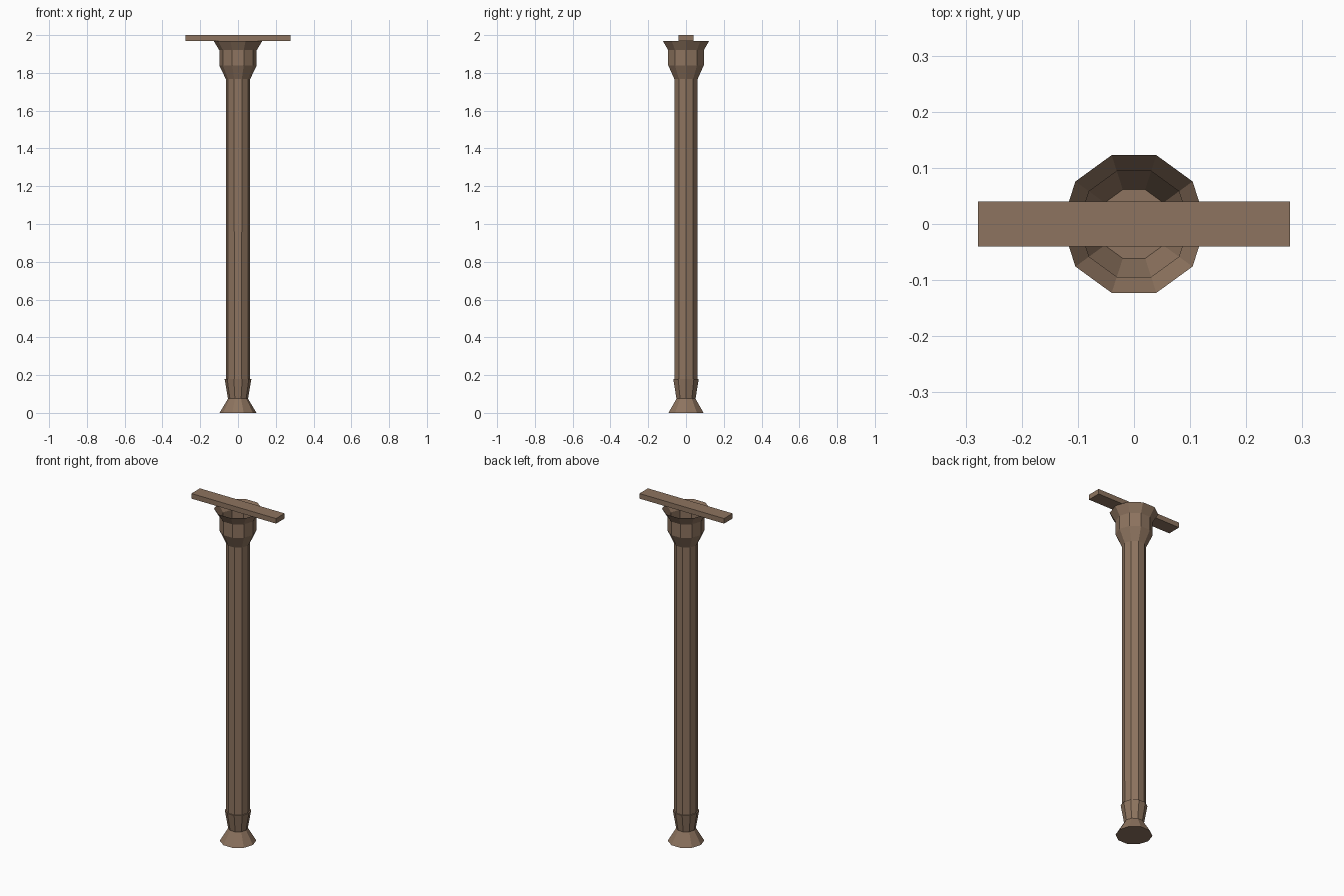
import bpy, bmesh, math

if "Cube" in bpy.data.objects:
    bpy.data.objects.remove(bpy.data.objects["Cube"])

SIDES = 10

wood = bpy.data.materials.new("brown_wood")
wood.diffuse_color = (0.27, 0.175, 0.115, 1)
wood.use_nodes = True
wood.node_tree.nodes["Principled BSDF"].inputs["Base Color"].default_value = wood.diffuse_color


def finish(name, bm):
    mesh = bpy.data.meshes.new(name)
    bm.to_mesh(mesh)
    bm.free()
    mesh.materials.append(wood)
    obj = bpy.data.objects.new(name, mesh)
    bpy.context.collection.objects.link(obj)
    return obj


def lathe(name, profile, cap_bottom=False, cap_top=False):
    """Ten-sided turned part from (radius, height) pairs, listed bottom to top."""
    bm = bmesh.new()
    rings = []
    for r, z in profile:
        angles = [2 * math.pi * i / SIDES for i in range(SIDES)]
        rings.append([bm.verts.new((r * math.cos(a), r * math.sin(a), z)) for a in angles])
    for low, high in zip(rings, rings[1:]):
        for i in range(SIDES):
            j = (i + 1) % SIDES
            bm.faces.new((low[i], low[j], high[j], high[i]))
    if cap_bottom:
        bm.faces.new(rings[0][::-1])
    if cap_top:
        bm.faces.new(rings[-1])
    return finish(name, bm)


# Flared foot with the collar above it
lathe("foot", [(0.098, 0), (0.053, 0.075), (0.071, 0.18), (0.064, 0.18)], cap_bottom=True)

# Long shaft, closed at the top where it forms the floor of the bowl
lathe("shaft", [(0.064, 0.18), (0.0645, 1.767)], cap_top=True)

# Open bowl-shaped capital
lathe("capital", [(0.0645, 1.767), (0.099, 1.84), (0.099, 1.92), (0.129, 1.97)])

# Flat crossbar resting on the rim
bm = bmesh.new()
bmesh.ops.create_cube(bm, size=1)
bmesh.ops.scale(bm, vec=(0.556, 0.08, 0.03), verts=bm.verts)
bmesh.ops.translate(bm, vec=(0, 0, 1.985), verts=bm.verts)
finish("crossbar", bm)
